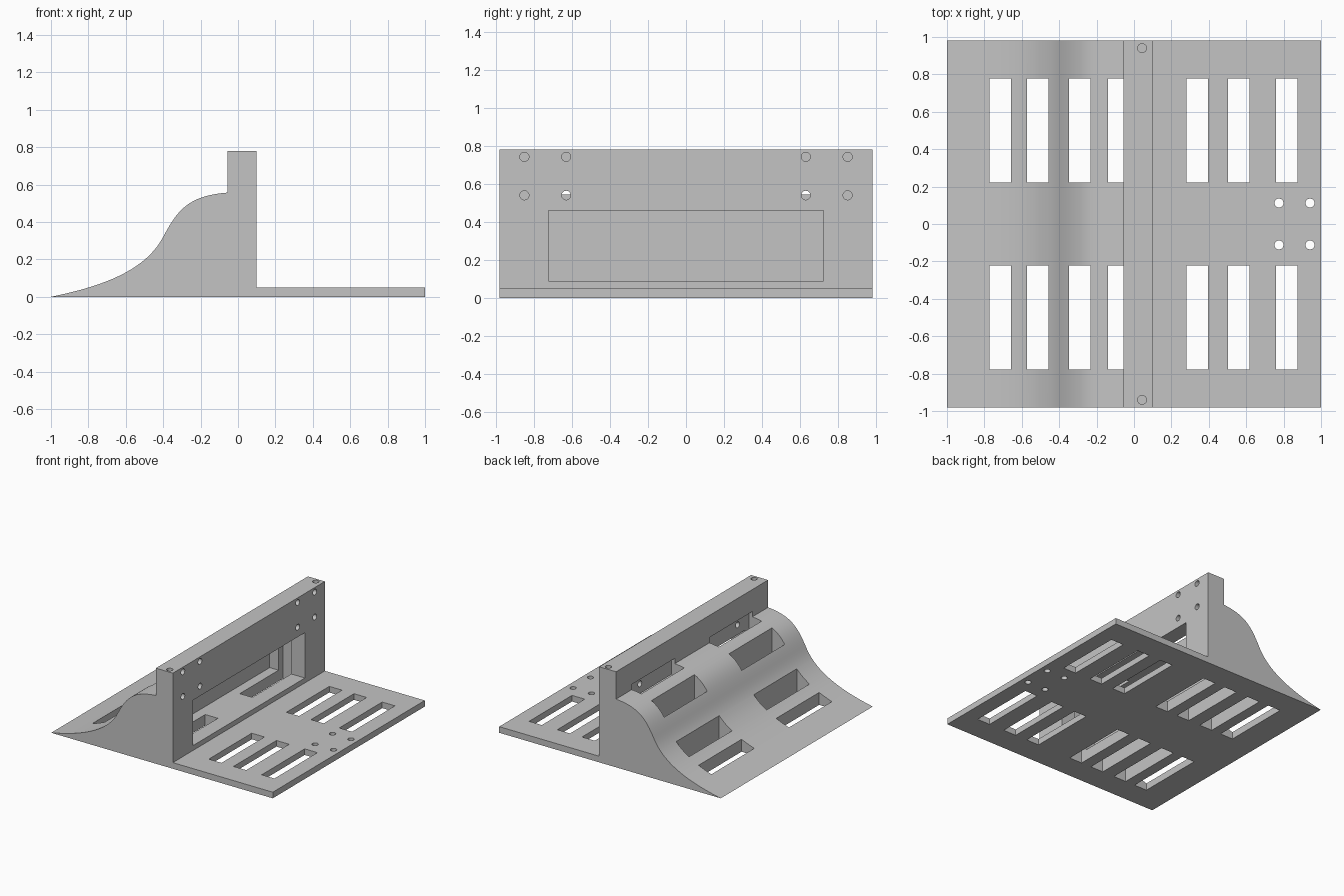
import bpy, bmesh
from mathutils import Matrix, Vector
from mathutils.geometry import interpolate_bezier

cube = bpy.data.objects.get("Cube")
if cube:
    bpy.data.objects.remove(cube, do_unlink=True)

HALF = 0.98        # half width along y
GREY = (0.55, 0.55, 0.55, 1)

grey = bpy.data.materials.new("plain_grey")
grey.use_nodes = True
grey.diffuse_color = GREY
grey.node_tree.nodes["Principled BSDF"].inputs["Base Color"].default_value = GREY


def make_object(name, bm):
    bmesh.ops.recalc_face_normals(bm, faces=bm.faces)
    mesh = bpy.data.meshes.new(name)
    bm.to_mesh(mesh)
    bm.free()
    mesh.materials.append(grey)
    obj = bpy.data.objects.new(name, mesh)
    bpy.context.collection.objects.link(obj)
    return obj


def add_box(bm, x, y, z):
    lo, hi = Vector((x[0], y[0], z[0])), Vector((x[1], y[1], z[1]))
    place = Matrix.Translation((lo + hi) / 2) @ Matrix.Diagonal((hi - lo).to_4d())
    place[3][3] = 1
    bmesh.ops.create_cube(bm, size=1, matrix=place)


def add_pin(bm, centre, length, axis):
    turn = Vector((0, 0, 1)).rotation_difference(Vector(axis)).to_matrix().to_4x4()
    bmesh.ops.create_cone(bm, cap_ends=True, segments=24, radius1=0.024, radius2=0.024,
                          depth=length, matrix=Matrix.Translation(centre) @ turn)


# Body: S-curved ramp, upright wall and flat plate in one extruded profile
def curve(a, b, c, d):
    points = [Vector((x, z, 0)) for x, z in (a, b, c, d)]
    return [(p.x, p.y) for p in interpolate_bezier(*points, 20)]


ramp = curve((-1, 0), (-0.7, 0.06), (-0.49, 0.15), (-0.4, 0.32))
ramp += curve((-0.4, 0.32), (-0.325, 0.46), (-0.27, 0.54), (-0.055, 0.557))[1:]
profile = ramp + [(-0.055, 0.78), (0.098, 0.78), (0.098, 0.05), (1, 0.05), (1, 0)]
bm = bmesh.new()
side = bm.faces.new([bm.verts.new((x, -HALF, z)) for x, z in profile])
swept = bmesh.ops.extrude_face_region(bm, geom=[side])["geom"]
bmesh.ops.translate(bm, vec=(0, 2 * HALF, 0),
                    verts=[v for v in swept if isinstance(v, bmesh.types.BMVert)])
body = make_object("ramp_wall_and_plate", bm)

# Slots: two mirrored rows through the ramp and plate
bm = bmesh.new()
for x in (-0.773, -0.571, -0.347, -0.14, 0.28, 0.503, 0.758):
    for s in (-1, 1):
        add_box(bm, (x, x + 0.115), (s * 0.5 - 0.277, s * 0.5 + 0.277), (-0.1, 0.6))
slots = make_object("slot_cutter", bm)

# Pocket: long window hollowed into the wall
bm = bmesh.new()
add_box(bm, (-0.22, 0.15), (-0.723, 0.723), (0.09, 0.46))
pocket = make_object("pocket_cutter", bm)

# Screw holes in the wall face, wall top and plate
bm = bmesh.new()
for s in (-1, 1):
    for y in (0.63, 0.85):
        for z in (0.54, 0.742):
            add_pin(bm, (0.06, s * y, z), 0.2, (1, 0, 0))
    add_pin(bm, (0.043, s * 0.94, 0.78), 0.06, (0, 0, 1))
    for x in (0.775, 0.941):
        add_pin(bm, (x, s * 0.112, 0.02), 0.2, (0, 0, 1))
holes = make_object("screw_hole_cutter", bm)

# Cut everything out of the body
bpy.ops.object.select_all(action="DESELECT")
bpy.context.view_layer.objects.active = body
body.select_set(True)
for cutter in (slots, pocket, holes):
    cutter.hide_render = True
    mod = body.modifiers.new(cutter.name, "BOOLEAN")
    mod.operation = "DIFFERENCE"
    mod.solver = "EXACT"
    mod.object = cutter
    bpy.ops.object.modifier_apply(modifier=mod.name)
    bpy.data.objects.remove(cutter, do_unlink=True)

bpy.ops.object.shade_smooth_by_angle()
